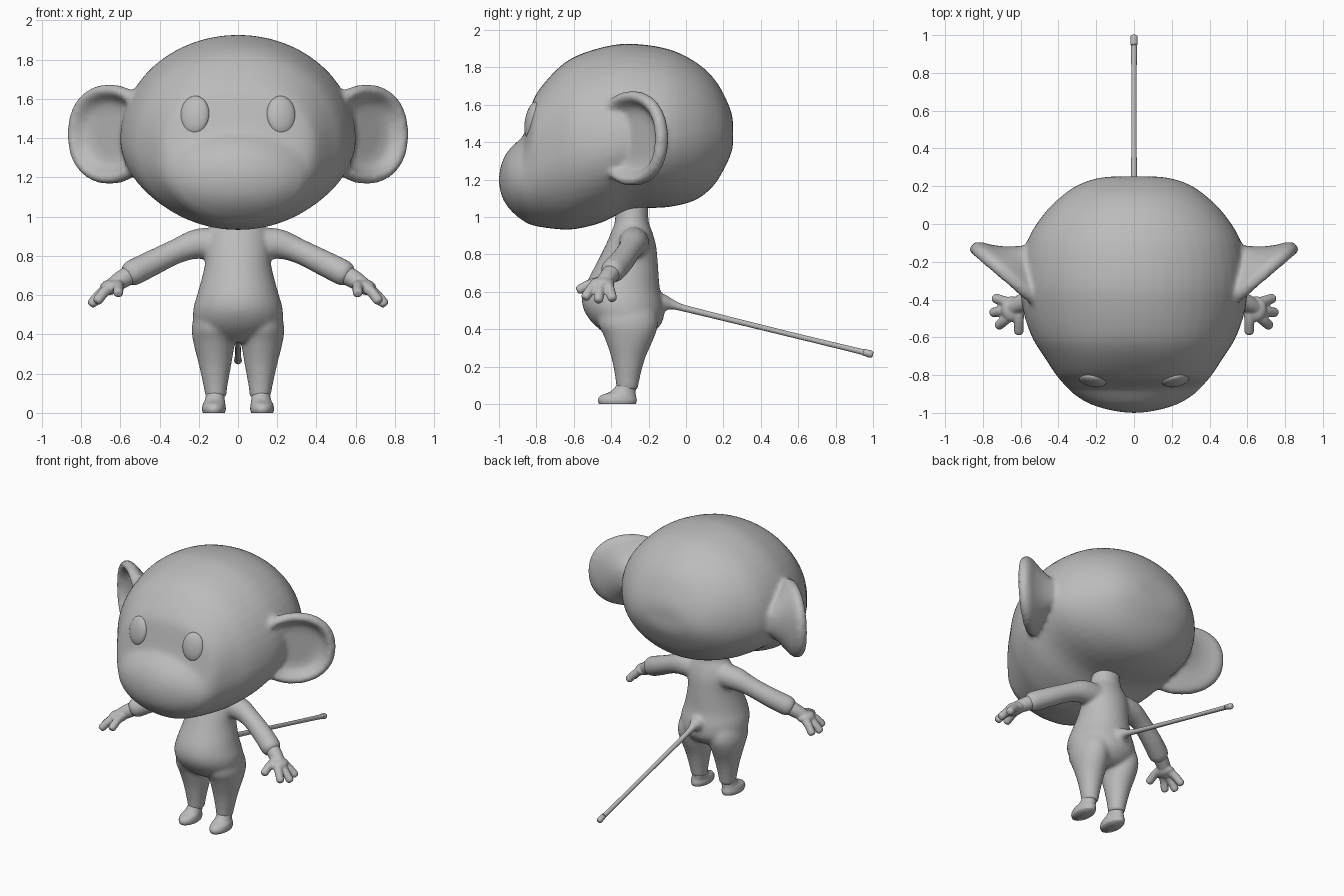
import bpy, bmesh, math
from mathutils import Vector, Matrix

if "Cube" in bpy.data.objects:
    bpy.data.objects.remove(bpy.data.objects["Cube"])

gray = bpy.data.materials.new("plain_gray")
gray.diffuse_color = (0.5, 0.5, 0.5, 1)
gray.use_nodes = True
gray.node_tree.nodes["Principled BSDF"].inputs["Base Color"].default_value = gray.diffuse_color


def loft(bm, rings):
    """Closed skin over a list of equal rings of points."""
    rows = [[bm.verts.new(p) for p in r] for r in rings]
    n = len(rows[0])
    for a, b in zip(rows, rows[1:]):
        for i in range(n):
            j = (i + 1) % n
            bm.faces.new((a[i], a[j], b[j], b[i]))
    for row in (rows[0], rows[-1]):
        c = bm.verts.new(sum((v.co for v in row), Vector()) / n)
        for i in range(n):
            bm.faces.new((row[i], row[(i + 1) % n], c))


def spline(keys, steps=4):
    """Catmull-Rom interpolation of key tuples."""
    out = []
    for i in range(len(keys) - 1):
        q = [keys[max(0, i - 1)], keys[i], keys[i + 1], keys[min(len(keys) - 1, i + 2)]]
        for s in range(steps):
            t = s / steps
            out.append(tuple(0.5 * (2 * b + (c - a) * t + (2 * a - 5 * b + 4 * c - d) * t * t
                             + (3 * b - a - 3 * c + d) * t ** 3) for a, b, c, d in zip(*q)))
    return out + [keys[-1]]


def circle(n=32, power=1):
    """Unit circle; power below 1 makes it squarer."""
    pts = [(math.cos(2 * math.pi * i / n), math.sin(2 * math.pi * i / n)) for i in range(n)]
    return [tuple(math.copysign(abs(c) ** power, c) for c in p) for p in pts]


def tube(bm, keys, steps=4):
    """Round tube through (x, y, z, radius) keys with domed ends."""
    pts = spline(keys, steps)
    rings = []
    for i, p in enumerate(pts):
        d = Vector(pts[min(i + 1, len(pts) - 1)][:3]) - Vector(pts[max(i - 1, 0)][:3])
        d.normalize()
        u = d.cross(Vector((0.1, 0.3, 1))).normalized()
        v = d.cross(u)
        ends = ((0, 1),)
        if i == 0:
            ends = ((-0.7, 0.6), (-0.4, 0.9), (0, 1))
        elif i == len(pts) - 1:
            ends = ((0, 1), (0.4, 0.9), (0.7, 0.6))
        for push, s in ends:
            c = Vector(p[:3]) + d * push * p[3]
            rings.append([c + (u * a + v * b) * p[3] * s for a, b in circle(20)])
    loft(bm, rings)


def upright(bm, keys, steps=4):
    """Stack of level ellipses from (z, x, y, rx, ry) keys."""
    loft(bm, [[(x + a * rx, y + b * ry, z) for a, b in circle()]
              for z, x, y, rx, ry in spline(keys, steps)])


def ellipsoid(bm, loc, size, turn=0, tilt=0):
    m = (Matrix.Translation(loc) @ Matrix.Rotation(turn, 4, 'Z') @ Matrix.Rotation(tilt, 4, 'X')
         @ Matrix.Diagonal((*size, 1)))
    bmesh.ops.create_uvsphere(bm, u_segments=32, v_segments=16, radius=1, matrix=m)


def finish(name, bm, voxel=0, smooth=0):
    bmesh.ops.recalc_face_normals(bm, faces=bm.faces)
    for f in bm.faces:
        f.smooth = True
    me = bpy.data.meshes.new(name)
    bm.to_mesh(me)
    bm.free()
    me.materials.append(gray)
    ob = bpy.data.objects.new(name, me)
    bpy.context.collection.objects.link(ob)
    if voxel:  # melt overlapping pieces into one skin
        r = ob.modifiers.new("melt", 'REMESH')
        r.mode, r.voxel_size, r.use_smooth_shade = 'VOXEL', voxel, True
        s = ob.modifiers.new("soften", 'SMOOTH')
        s.factor, s.iterations = 0.5, smooth
    return ob


# Head: sections along y as (y, half width, top, widest height, bottom, squareness of the upper half)
bm = bmesh.new()
head = [(-1.0, .03, 1.22, 1.2, 1.18, 1), (-.985, .13, 1.29, 1.2, 1.11, 1),
        (-.95, .24, 1.355, 1.2, 1.05, 1), (-.9, .32, 1.405, 1.2, 1.0, 1),
        (-.87, .35, 1.435, 1.21, .98, 1), (-.85, .37, 1.5, 1.23, .965, .95),
        (-.83, .387, 1.58, 1.25, .96, .88), (-.8, .412, 1.66, 1.28, .95, .84),
        (-.7, .478, 1.78, 1.32, .936, .9), (-.6, .54, 1.855, 1.35, .934, .96),
        (-.45, .59, 1.907, 1.37, .97, 1), (-.3, .6, 1.927, 1.4, 1.04, 1),
        (-.1, .57, 1.9, 1.42, 1.052, 1), (.05, .48, 1.83, 1.43, 1.09, 1),
        (.15, .38, 1.74, 1.43, 1.17, 1), (.21, .29, 1.64, 1.43, 1.27, 1),
        (.245, .18, 1.55, 1.44, 1.35, 1), (.252, .08, 1.49, 1.44, 1.4, 1)]
rings = []
for y, w, top, mid, low, p in spline(head, 3):
    upper, lower = circle(48, p), circle(48)
    rings.append([(q[0] * w, y, mid + q[1] * (top - mid)) if q[1] > 0 else
                  (r[0] * w, y, mid + r[1] * (mid - low)) for q, r in zip(upper, lower)])
loft(bm, rings)

# Ears: dished discs with a wedge-shaped back, (scale, offset along the normal)
dish = [(.15, -.055), (.45, -.055), (.64, -.046), (.73, -.022), (.81, .006), (.89, .012),
        (.97, -.002), (1, -.025), (.975, -.05), (.88, -.072), (.7, -.095), (.5, -.13),
        (.35, -.165), (.25, -.195)]
for s in (1, -1):
    u, n = Vector((.76 * s, .65, 0)), Vector((.65 * s, -.76, 0))
    mid = Vector((.672 * s, -.306, 1.42))
    loft(bm, [[mid + u * a * .272 * k + Vector((0, 0, b * .256 * (k if o > -.08 else k ** .72)))
               + n * o for a, b in circle(44, .92)] for k, o in dish])
finish("head_with_ears", bm, .014, 10)

# Eyes: shallow ovals leaning with the face
for s in (1, -1):
    bm = bmesh.new()
    ellipsoid(bm, (.22 * s, -.824, 1.518), (.075, .034, .099), .2 * s, -.2)
    finish("eye_right" if s > 0 else "eye_left", bm)

# Body suit: torso, legs, sleeves and tail root melted together
bm = bmesh.new()
torso = [(1.1, .09, -.38, -.2), (.98, .11, -.38, -.2), (.92, .15, -.4, -.18), (.85, .165, -.43, -.16),
         (.75, .17, -.48, -.15), (.62, .203, -.545, -.14), (.53, .228, -.555, -.12),
         (.45, .222, -.515, -.122), (.39, .16, -.45, -.165), (.36, .09, -.4, -.22)]
upright(bm, [(z, 0, (f + b) / 2, w, (b - f) / 2) for z, w, f, b in torso])
for s in (1, -1):
    upright(bm, [(.58, .11 * s, -.32, .06, .1), (.5, .12 * s, -.315, .1, .15),
                 (.43, .124 * s, -.31, .112, .16), (.36, .122 * s, -.303, .106, .135),
                 (.25, .117 * s, -.308, .084, .092), (.15, .115 * s, -.312, .064, .068),
                 (.075, .113 * s, -.315, .052, .057)])
    tube(bm, [(.06 * s, -.28, .86, .085), (.2 * s, -.28, .862, .078), (.31 * s, -.30, .825, .064),
              (.44 * s, -.345, .762, .066), (.535 * s, -.39, .714, .068)])
tube(bm, [(0, -.2, .535, .075), (0, -.12, .54, .05), (0, -.085, .535, .032), (0, -.04, .521, .022)])
finish("body_suit", bm, .01, 16)

for s in (1, -1):
    side = "right" if s > 0 else "left"
    # Foot: flat sole, rising to the ankle
    bm = bmesh.new()
    upright(bm, [(0, .123 * s, -.367, .056, .098), (.02, .123 * s, -.367, .061, .104),
                 (.045, .122 * s, -.362, .057, .094), (.068, .118 * s, -.335, .05, .066),
                 (.11, .115 * s, -.315, .046, .05)])
    finish("foot_" + side, bm)

    # Hand: palm, three fingers and a thumb
    bm = bmesh.new()
    tube(bm, [(.54 * s, -.39, .71, .05), (.6 * s, -.42, .675, .046), (.655 * s, -.45, .637, .038)])
    ellipsoid(bm, (.645 * s, -.45, .642), (.058, .068, .037))
    for base, tip in (((.65, -.42, .64), (.73, -.395, .568)), ((.66, -.455, .635), (.742, -.468, .56)),
                      ((.655, -.485, .635), (.713, -.535, .575)), ((.61, -.45, .655), (.61, -.567, .613))):
        m = [(a + b) / 2 for a, b in zip(base, tip)]
        tube(bm, [(base[0] * s, *base[1:], .029), (m[0] * s, m[1], m[2] + .008, .027),
                  (tip[0] * s, *tip[1:], .026)])
    finish("hand_" + side, bm, .007, 3)

# Tail: thin rod with a small knob
bm = bmesh.new()
tube(bm, [(0, -.1, .535, .022), (0, -.04, .521, .02), (0, .03, .502, .017),
          (0, .5, .386, .014), (0, .9, .289, .015), (0, .95, .277, .018), (0, .986, .267, .02)])
finish("tail", bm)
